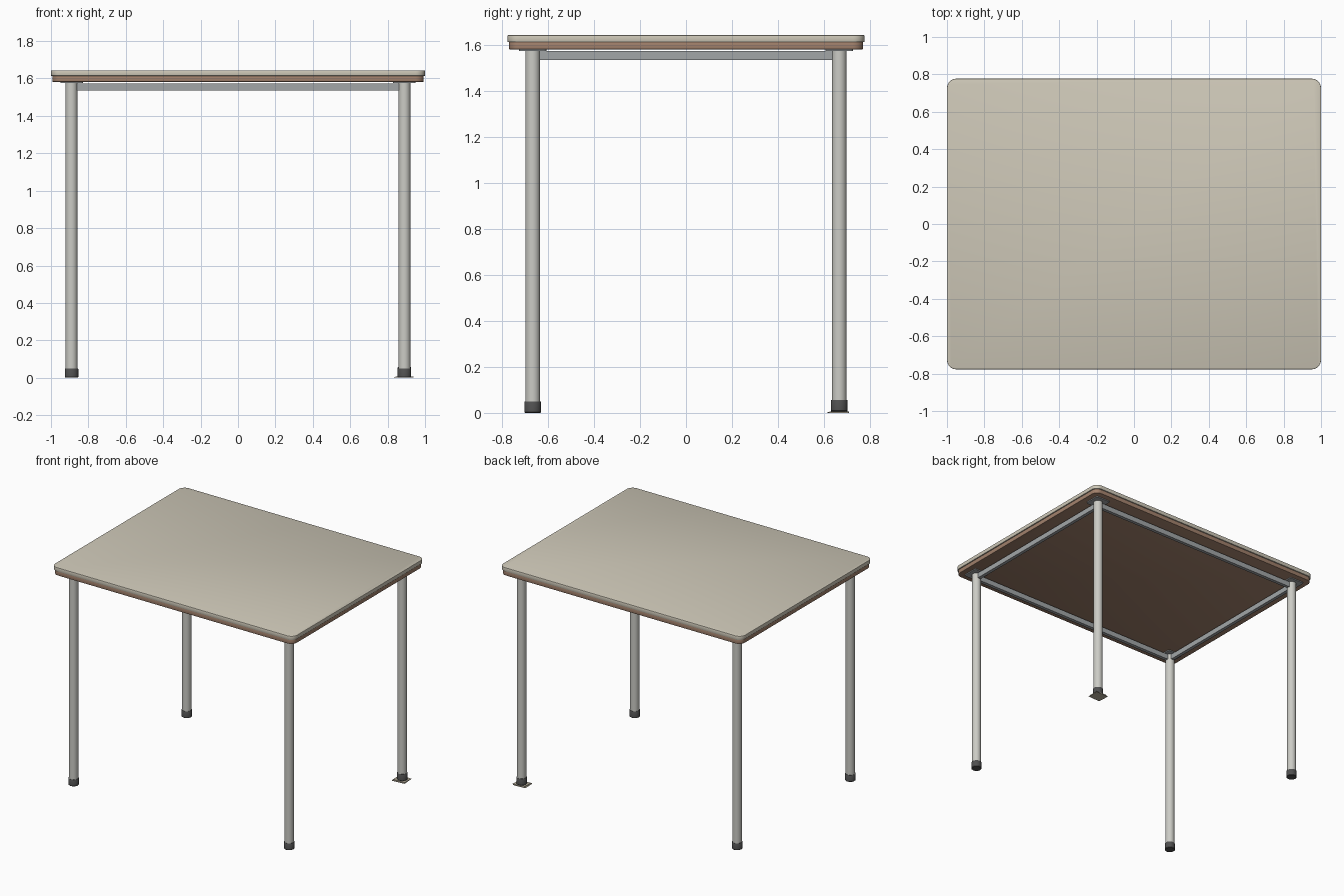
import bpy, bmesh, math

if "Cube" in bpy.data.objects:
    bpy.data.objects.remove(bpy.data.objects["Cube"])

def mat(name, rgb):
    m = bpy.data.materials.new(name)
    m.diffuse_color = (*rgb, 1)
    m.use_nodes = True
    m.node_tree.nodes["Principled BSDF"].inputs["Base Color"].default_value = m.diffuse_color
    return m

LAMINATE = mat("laminate", (0.62, 0.58, 0.48))
WOOD = mat("wood", (0.36, 0.22, 0.15))
TUBE = mat("painted_tube", (0.60, 0.60, 0.56))
STEEL = mat("dark_steel", (0.36, 0.38, 0.39))
RUBBER = mat("rubber", (0.08, 0.08, 0.08))
CARD = mat("card", (0.50, 0.45, 0.35))

def finish(name, bm, material, smooth=True):
    bmesh.ops.recalc_face_normals(bm, faces=bm.faces)
    me = bpy.data.meshes.new(name)
    bm.to_mesh(me)
    bm.free()
    ob = bpy.data.objects.new(name, me)
    bpy.context.collection.objects.link(ob)
    me.materials.append(material)
    if smooth:
        bpy.ops.object.select_all(action='DESELECT')
        ob.select_set(True)
        bpy.context.view_layer.objects.active = ob
        bpy.ops.object.shade_smooth_by_angle(angle=math.radians(35))
    return ob

def slab(name, hx, hy, z0, z1, r, material, edge=0.0, at=(0, 0), turn=0):
    """Rounded rectangle extruded from z0 to z1."""
    bm = bmesh.new()
    pts = []
    n = 8 if r else 0
    for i, (sx, sy) in enumerate([(1, 1), (-1, 1), (-1, -1), (1, -1)]):
        for k in range(n + 1):
            a = math.pi / 2 * (i + (k / n if n else 0))
            pts.append((sx * (hx - r) + r * math.cos(a), sy * (hy - r) + r * math.sin(a)))
    base = bm.faces.new([bm.verts.new((x, y, z0)) for x, y in pts])
    top = bmesh.ops.extrude_face_region(bm, geom=[base])
    for v in top["geom"]:
        if isinstance(v, bmesh.types.BMVert):
            v.co.z = z1
    if edge:
        rim = [e for e in bm.edges if abs(e.verts[0].co.z - e.verts[1].co.z) < 1e-6]
        bmesh.ops.bevel(bm, geom=rim, offset=edge, segments=2, affect='EDGES', profile=0.5)
    ob = finish(name, bm, material)
    ob.location = (*at, 0)
    ob.rotation_euler.z = turn
    return ob

def lathe(name, profile, at, material, sides=32):
    """Revolve (radius, z) points around z."""
    bm = bmesh.new()
    rings = [[bm.verts.new((r * math.cos(2 * math.pi * i / sides),
                            r * math.sin(2 * math.pi * i / sides), z))
              for i in range(sides)] for r, z in profile]
    for a, b in zip(rings, rings[1:]):
        for i in range(sides):
            j = (i + 1) % sides
            bm.faces.new((a[i], a[j], b[j], b[i]))
    bm.faces.new(rings[0])
    bm.faces.new(rings[-1])
    ob = finish(name, bm, material)
    ob.location = at
    return ob

LX, LY = 0.89, 0.667

# Table top: laminate over a slightly smaller wooden board
slab("table_top", 1.0, 0.777, 1.614, 1.644, 0.05, LAMINATE, 0.003)
slab("wood_board", 0.993, 0.77, 1.582, 1.614, 0.045, WOOD, 0.002)

# Legs with rubber feet and mounting plates; one foot stands on a folded card
for sx, sxn in ((-1, "left"), (1, "right")):
    for sy, syn in ((-1, "front"), (1, "back")):
        tag = f"{syn}_{sxn}"
        lift = 0.007 if sx > 0 and sy > 0 else 0.0
        p = (sx * LX, sy * LY)
        lathe(f"{tag}_leg", [(0.032, 0.03 + lift), (0.032, 1.576)], (*p, 0), TUBE)
        lathe(f"{tag}_foot", [(0.033, 0), (0.036, 0.003), (0.036, 0.047), (0.034, 0.05)],
              (*p, lift), RUBBER)
        slab(f"{tag}_mounting_plate", 0.06, 0.06, 1.575, 1.583, 0.012, STEEL, at=p)

# Frame rails running between the legs
for s, n in ((-1, "front"), (1, "back")):
    slab(f"{n}_rail", LX - 0.02, 0.0125, 1.535, 1.574, 0, STEEL, at=(0, s * LY))
for s, n in ((-1, "left"), (1, "right")):
    slab(f"{n}_rail", 0.0125, LY - 0.02, 1.535, 1.574, 0, STEEL, at=(s * LX, 0))

# Folded card under the short leg
slab("card_lower", 0.05, 0.044, 0, 0.003, 0, CARD, at=(LX - 0.004, LY - 0.004), turn=0.06)
slab("card_upper", 0.046, 0.04, 0.0035, 0.007, 0, CARD, at=(LX, LY), turn=-0.04)
